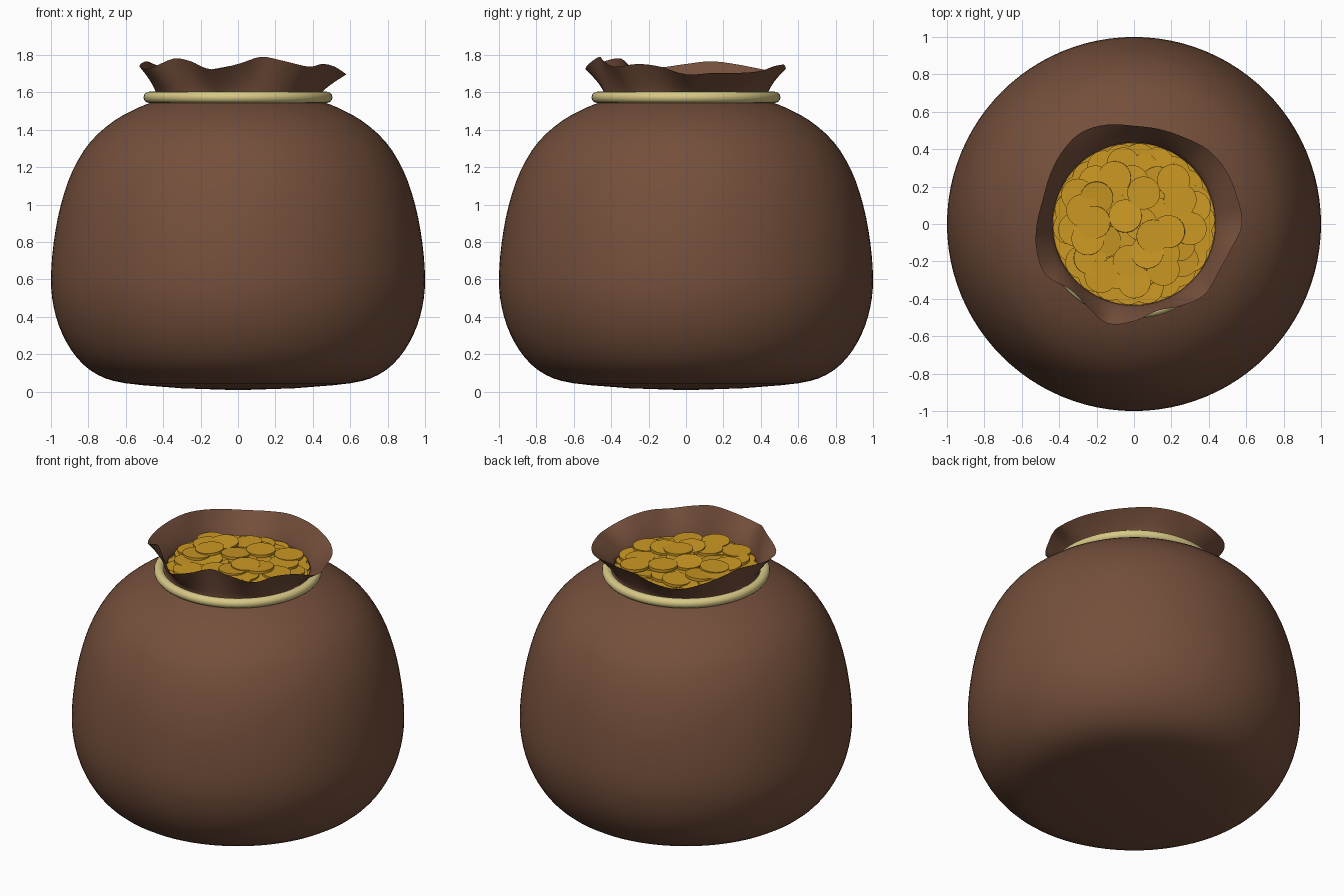
import bpy, bmesh, math, random
from mathutils import Matrix, Vector

if "Cube" in bpy.data.objects:
    bpy.data.objects.remove(bpy.data.objects["Cube"])

random.seed(7)


def material(name, rgb):
    m = bpy.data.materials.new(name)
    m.diffuse_color = (*rgb, 1)
    m.use_nodes = True
    m.node_tree.nodes["Principled BSDF"].inputs["Base Color"].default_value = m.diffuse_color
    return m


BROWN = material("brown cloth", (0.175, 0.078, 0.044))
ROPE = material("pale rope", (0.68, 0.58, 0.24))
GOLD = material("gold", (0.60, 0.315, 0.017))


def finish(name, bm, mat, angle):
    mesh = bpy.data.meshes.new(name)
    bm.to_mesh(mesh)
    bm.free()
    mesh.materials.append(mat)
    ob = bpy.data.objects.new(name, mesh)
    bpy.context.collection.objects.link(ob)
    bpy.ops.object.select_all(action='DESELECT')
    ob.select_set(True)
    bpy.context.view_layer.objects.active = ob
    bpy.ops.object.shade_smooth_by_angle(angle=math.radians(angle))
    return ob


def spline(a, b, c, d, t):
    """Catmull-Rom interpolation between b and c."""
    return 0.5 * (2 * b + (c - a) * t + (2 * a - 5 * b + 4 * c - d) * t * t
                  + (3 * b - a - 3 * c + d) * t ** 3)


# Sack: lathed body, then a wavy mouth that folds outward
SEG = 96
profile = [Vector(p) for p in [
    (0.30, 0.018), (0.60, 0.045), (0.75, 0.09), (0.86, 0.18), (0.94, 0.31),
    (0.985, 0.45), (1.0, 0.60), (0.985, 0.80), (0.947, 1.0), (0.885, 1.18),
    (0.79, 1.335), (0.66, 1.45), (0.53, 1.52), (0.45, 1.553), (0.435, 1.585)]]
padded = [profile[0] * 2 - profile[1]] + profile + [profile[-1]]
curve = [spline(*padded[i:i + 4], k / 3) for i in range(len(profile) - 1) for k in range(3)]
curve.append(profile[-1])

# Mouth radius every 15 degrees, counter-clockwise from +x
rim = [.578, .57, .57, .56, .535, .525, .525, .55, .565, .545, .52, .505,
       .52, .54, .545, .49, .505, .55, .52, .48, .505, .535, .52, .535]


def rim_radius(a):
    f = a / math.tau * 24
    i = int(f)
    return spline(*[rim[(i + k) % 24] for k in (-1, 0, 1, 2)], f - i)


bm = bmesh.new()
angles = [math.tau * i / SEG for i in range(SEG)]
rings = [[bm.verts.new((r * math.cos(a), r * math.sin(a), z)) for a in angles] for r, z in curve]
for step in range(1, 9):
    t = step / 8
    ring = []
    for a in angles:
        R = rim_radius(a)
        top = 1.79 - (R - 0.48) * 0.95      # cloth that leans out further sits lower
        r = 0.435 + (R - 0.435) * t ** 1.25
        ring.append(bm.verts.new((r * math.cos(a), r * math.sin(a), 1.585 + (top - 1.585) * t)))
    rings.append(ring)
for lo, hi in zip(rings, rings[1:]):
    for i in range(SEG):
        j = (i + 1) % SEG
        bm.faces.new((lo[i], lo[j], hi[j], hi[i]))
base = bm.verts.new((0, 0, 0.008))
for i in range(SEG):
    bm.faces.new((base, rings[0][(i + 1) % SEG], rings[0][i]))
finish("sack", bm, BROWN, 60)

# Rope ring round the neck
bpy.ops.mesh.primitive_torus_add(major_radius=0.475, minor_radius=0.03, major_segments=96,
                                 minor_segments=16, location=(0, 0, 1.574))
rope = bpy.context.object
rope.name = "neck_rope"
rope.data.materials.append(ROPE)
bpy.ops.object.shade_smooth_by_angle(angle=math.radians(60))

# Heap of coins filling the mouth
bm = bmesh.new()


def coin(r, a, z, tilt):
    m = (Matrix.Translation((r * math.cos(a), r * math.sin(a), z))
         @ Matrix.Rotation(random.uniform(0, math.tau), 4, 'Z')
         @ Matrix.Rotation(tilt, 4, 'X'))
    bmesh.ops.create_cone(bm, cap_ends=True, segments=32, radius1=0.088, radius2=0.088,
                          depth=0.018, matrix=m)


for count, r, z in [(22, 0.345, 1.592), (12, 0.22, 1.602), (6, 0.09, 1.61)]:
    for i in range(count):
        coin(r, math.tau * i / count + r, z + random.uniform(-0.008, 0.008),
             random.uniform(-0.06, 0.06))
for i in range(44):
    r = 0.34 * math.sqrt((i + 0.5) / 44)
    z = 1.655 - 0.11 * r + random.uniform(-0.025, 0.022)
    coin(r, i * 2.39996, z, random.uniform(-0.1, 0.1))
finish("coins", bm, GOLD, 30)

# Gold bed under the heap
bm = bmesh.new()
bmesh.ops.create_circle(bm, cap_ends=True, segments=64, radius=0.434,
                        matrix=Matrix.Translation((0, 0, 1.582)))
finish("coin_bed", bm, GOLD, 30)
